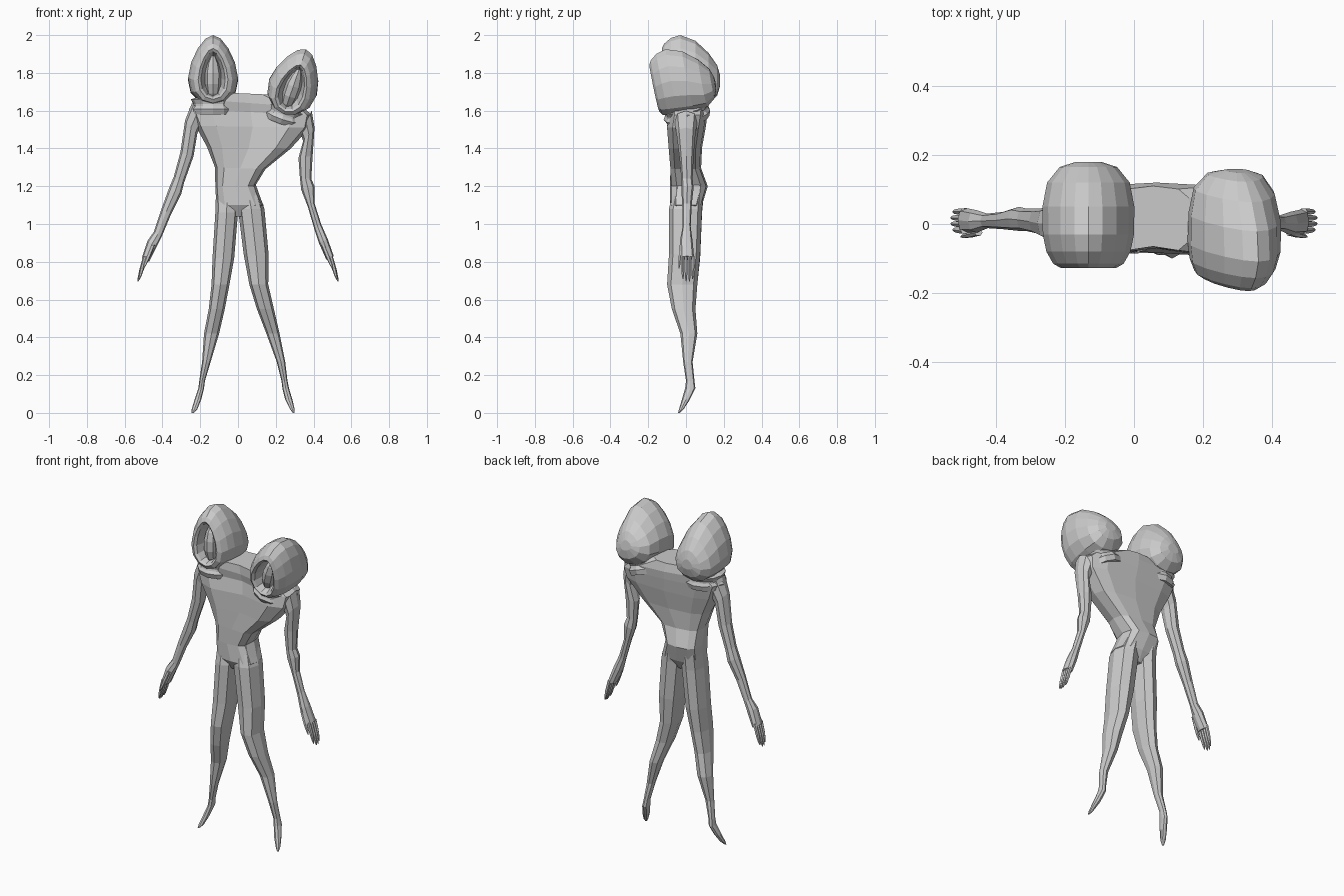
import bpy, bmesh
from math import sin, cos, pi, radians
from mathutils import Vector, Matrix


def loft(name, rings, matrix=Matrix()):
    """Skin a list of equal point rings, closing both ends."""
    bm = bmesh.new()
    loops = [[bm.verts.new(matrix @ p) for p in r] for r in rings]
    n = len(loops[0])
    for a, b in zip(loops, loops[1:]):
        for i in range(n):
            j = (i + 1) % n
            bm.faces.new((a[i], a[j], b[j], b[i]))
    bm.faces.new(loops[0][::-1])
    bm.faces.new(loops[-1])
    bmesh.ops.recalc_face_normals(bm, faces=bm.faces)
    mesh = bpy.data.meshes.new(name)
    bm.to_mesh(mesh)
    bm.free()
    ob = bpy.data.objects.new(name, mesh)
    bpy.context.collection.objects.link(ob)
    return ob


def slab(xa, za, xb, zb, y0, y1, n=8, power=0.85, crease=0.0):
    """Rounded ring between two silhouette points, y0 front to y1 back."""
    def soft(v):
        return (1 if v > 0 else -1) * abs(v) ** power if abs(v) > 1e-6 else 0
    pts = []
    for i in range(n):
        a = 2 * pi * i / n
        c, s = soft(cos(a)), soft(sin(a))
        y = (y0 + y1) / 2 + (y1 - y0) / 2 * s
        if i == 3 * n // 4:
            y += crease
        pts.append(Vector(((xa + xb) / 2 + (xb - xa) / 2 * c, y,
                           (za + zb) / 2 + (zb - za) / 2 * c)))
    return pts


def level(x0, x1, z, y0, y1, **kw):
    return slab(x0, z, x1, z, y0, y1, **kw)


# Torso: splits upward into two shoulders with a creased chest
torso = [(-.06, 1.04, .07, 1.04, -.05, .05, 0), (-.115, 1.1, .135, 1.1, -.085, .085, 0),
         (-.12, 1.2, .09, 1.2, -.085, .115, 0), (-.122, 1.3, .145, 1.29, -.09, .08, .01),
         (-.165, 1.41, .28, 1.4, -.10, .085, .03), (-.225, 1.52, .38, 1.51, -.11, .105, .045),
         (-.26, 1.61, .395, 1.575, -.10, .115, .045), (-.21, 1.66, .34, 1.62, -.10, .12, .03),
         (-.06, 1.695, .17, 1.685, -.085, .11, .02)]
loft("torso", [slab(*r[:6], n=12, power=.65, crease=r[6]) for r in torso])

# Legs: inner x, outer x, height, front y, back y
leg_left = [(.0, -.115, 1.22, -.06, .1), (.0, -.12, 1.06, -.09, .085), (-.02, -.135, .82, -.09, .075),
            (-.045, -.14, .68, -.10, .06), (-.07, -.155, .55, -.075, .05), (-.10, -.18, .42, -.03, .06),
            (-.145, -.19, .27, -.015, .035), (-.175, -.205, .17, .0, .045), (-.18, -.21, .13, -.005, .05),
            (-.195, -.23, .07, -.022, .02), (-.215, -.245, .02, -.037, -.012), (-.235, -.245, .0, -.042, -.032)]
leg_right = [(.0, .09, 1.22, -.06, .1), (.0, .14, 1.08, -.09, .085), (.03, .162, .84, -.09, .075),
             (.06, .16, .68, -.10, .06), (.10, .19, .55, -.075, .05), (.15, .22, .42, -.03, .06),
             (.205, .25, .27, -.015, .035), (.23, .262, .17, .0, .045), (.235, .27, .13, -.005, .05),
             (.25, .288, .07, -.022, .02), (.275, .30, .02, -.037, -.012), (.29, .30, .0, -.042, -.032)]
for name, rows in (("leg_left", leg_left), ("leg_right", leg_right)):
    loft(name, [level(*r) for r in rows])

# Arms: inner and outer silhouette points, then depth; last rings are the palm
arm_left = [(-.19, 1.53, -.24, 1.65, -.06, .06), (-.215, 1.48, -.28, 1.55, -.045, .05),
            (-.235, 1.36, -.305, 1.38, -.03, .045), (-.285, 1.22, -.34, 1.25, -.02, .045),
            (-.30, 1.16, -.365, 1.19, -.02, .05), (-.355, 1.05, -.405, 1.08, -.015, .035),
            (-.405, .93, -.445, .96, -.012, .03), (-.43, .88, -.48, .91, -.025, .04),
            (-.47, .80, -.51, .82, -.025, .047)]
arm_right = [(.33, 1.48, .39, 1.6, -.06, .06), (.345, 1.44, .405, 1.51, -.05, .05),
             (.32, 1.35, .395, 1.36, -.035, .04), (.328, 1.24, .388, 1.24, -.025, .035),
             (.335, 1.18, .405, 1.2, -.025, .04), (.37, 1.09, .405, 1.11, -.02, .03),
             (.405, .97, .44, 1.0, -.018, .025), (.428, .9, .475, .92, -.032, .035),
             (.468, .81, .507, .83, -.03, .043)]
for side, s, rows in (("left", -1, arm_left), ("right", 1, arm_right)):
    loft("arm_" + side, [slab(*r) for r in rows])

    # Fingers and thumb
    digits = [(.49, .83, .532 - abs(i - 1.5) * .006, .69 + abs(i - 1.5) * .012,
               -.02 + i * .019, -.016 + i * .017) for i in range(4)]
    digits.append((.45, .89, .50, .765, -.025, -.037))
    for k, (xa, za, xb, zb, ya, yb) in enumerate(digits):
        rings = []
        for t, r in ((0, .009), (.5, .009), (.85, .006), (1, .002)):
            x, z, y = xa + (xb - xa) * t, za + (zb - za) * t, ya + (yb - ya) * t
            rings.append(level(s * (x - r * 1.3), s * (x + r * 1.3), z, y - r, y + r, n=6))
        loft(f"finger_{side}_{k + 1}", rings)


def egg(y, z0, z1, w, n=14):
    """Pear-shaped ring facing forward, narrow at the top."""
    pts = []
    for i in range(n):
        a = pi / 2 + 2 * pi * i / n
        pts.append(Vector((w * cos(a) * (1 - .3 * sin(a)), y,
                           (z0 + z1) / 2 + (z1 - z0) / 2 * sin(a))))
    return pts


# Heads share one hood, face, neck and collar; the right one leans
hood = [(-.01, .09, .22, .03), (-.08, .04, .26, .05), (-.118, .03, .275, .062), (-.128, .02, .29, .076),
        (-.115, .0, .315, .098), (-.08, -.005, .345, .117), (-.03, -.01, .36, .127),
        (.05, -.01, .33, .128), (.12, .0, .265, .115), (.165, .04, .2, .08), (.18, .09, .15, .035)]
face = [(.02, .022, -.075, -.02), (.05, .033, -.095, -.01), (.10, .042, -.112, .0),
        (.16, .043, -.112, .0), (.21, .032, -.10, .0), (.25, .012, -.075, -.02)]
collar = [(-.06, .115, -.105, .115), (-.03, .118, -.118, .125), (-.015, .105, -.108, .118),
          (-.005, .105, -.105, .115), (.02, .118, -.11, .13), (.03, .09, -.085, .10)]
poses = {
    "left": Matrix.Translation((-.132, 0, 1.64)),
    "right": Matrix.Translation((.25, -.005, 1.605)) @ Matrix.Rotation(radians(19), 4, 'Y')
             @ Matrix.Rotation(radians(12), 4, 'X') @ Matrix.Diagonal((1, 1.04, .98, 1)),
}
for side, m in poses.items():
    loft("hood_" + side, [egg(*r) for r in hood], m)
    loft("face_" + side, [level(-w, w, z, y0, y1, power=1) for z, w, y0, y1 in face], m)
    loft("neck_" + side, [level(-w, w, z, -w - .02, w, n=8)
                          for z, w in ((-.06, .06), (.0, .04), (.06, .03))], m)
    loft("collar_" + side, [level(-w, w, z, y0, y1, n=12, power=1) for z, w, y0, y1 in collar], m)
